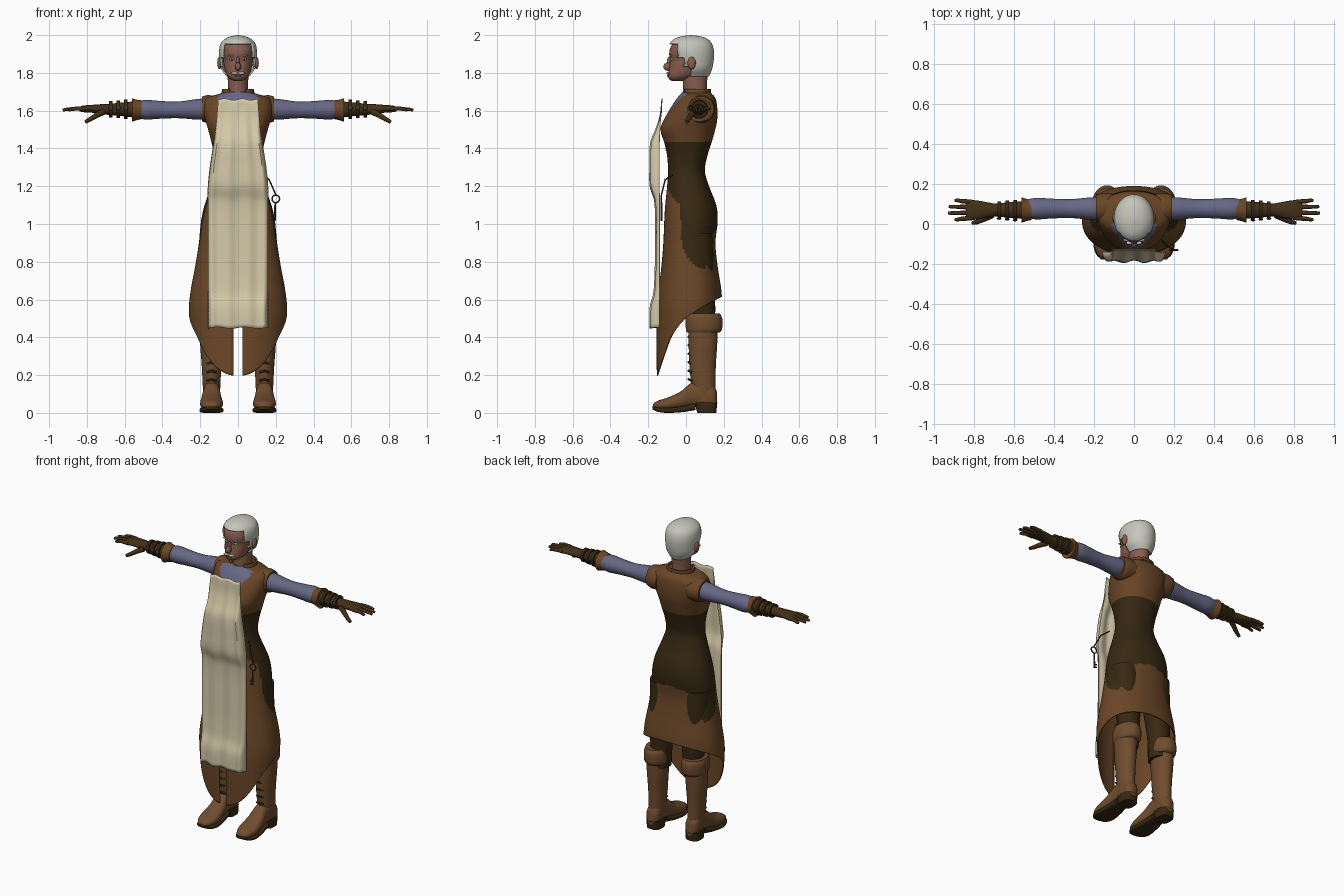
import bpy, bmesh, math
from mathutils import Matrix, Vector

cube = bpy.data.objects.get("Cube")
if cube:
    bpy.data.objects.remove(cube, do_unlink=True)


def material(name, r, g, b):
    m = bpy.data.materials.new(name)
    m.use_nodes = True
    m.diffuse_color = (r, g, b, 1)
    bsdf = m.node_tree.nodes["Principled BSDF"]
    bsdf.inputs["Base Color"].default_value = (r, g, b, 1)
    bsdf.inputs["Roughness"].default_value = 0.8
    return m


HAIR = material("silver hair", .56, .56, .50)
SKIN = material("skin", .25, .11, .075)
BROWN = material("brown leather", .145, .062, .020)
DARK = material("dark leather", .037, .021, .006)
GLOVE = material("glove leather", .055, .029, .009)
BOOT = material("boot leather", .16, .073, .028)
SHIRT = material("blue grey shirt", .135, .135, .235)
CREAM = material("cream cloth", .66, .58, .39)
METAL = material("dark metal", .05, .042, .035)
EYE = material("eye white", .6, .57, .52)


def sample(rows, s):
    """Smooth interpolation of table rows keyed by their first value."""
    s = min(max(s, rows[0][0]), rows[-1][0])
    i = 0
    while i < len(rows) - 2 and s > rows[i + 1][0]:
        i += 1
    a, b = rows[i], rows[i + 1]
    before, after = rows[max(i - 1, 0)], rows[min(i + 2, len(rows) - 1)]
    d = b[0] - a[0]
    t = (s - a[0]) / d
    out = []
    for k in range(1, len(a)):
        m0 = (b[k] - before[k]) / (b[0] - before[0]) * d
        m1 = (after[k] - a[k]) / (after[0] - a[0]) * d
        out.append(a[k] + t * m0 + t * t * (3 * (b[k] - a[k]) - 2 * m0 - m1)
                   + t ** 3 * (2 * (a[k] - b[k]) + m0 + m1))
    return out


def finish(ob, mats, mirror=False, thick=0):
    if not ob.data.materials:
        for m in mats:
            ob.data.materials.append(m)
    bpy.ops.object.select_all(action='DESELECT')
    ob.select_set(True)
    bpy.context.view_layer.objects.active = ob
    bpy.ops.object.shade_smooth_by_angle(angle=math.radians(50))
    if thick:
        mod = ob.modifiers.new("Thickness", 'SOLIDIFY')
        mod.thickness, mod.offset = thick, -1
    if mirror:
        ob.modifiers.new("Mirror", 'MIRROR').use_mirror_merge = False
    return ob


def from_bmesh(name, bm, mats, **kw):
    bmesh.ops.recalc_face_normals(bm, faces=bm.faces)
    me = bpy.data.meshes.new(name)
    bm.to_mesh(me)
    bm.free()
    ob = bpy.data.objects.new(name, me)
    bpy.context.collection.objects.link(ob)
    return finish(ob, mats, **kw)


def upright(x=0):
    return lambda s, u, v: (x + u, v, s)


def along_x(y):
    return lambda s, u, v: (s, y + u, v)


def along_y(x):
    return lambda s, u, v: (x + u, s, v)


def spow(v, p):
    return math.copysign(abs(v) ** (2 / p), v)


def loft(name, rows, mats, place, n=24, segs=32, power=2.0, caps=(True, True),
         warp=None, drop=None, paint=None, **kw):
    """Skin oval rings: each row is station, half width, low edge, high edge."""
    bm = bmesh.new()
    rings = []
    for i in range(n + 1):
        s0 = rows[0][0] + (rows[-1][0] - rows[0][0]) * i / n
        ring = []
        for j in range(segs):
            a = math.tau * j / segs
            s = warp(s0, -math.cos(a)) if warp else s0
            h, lo, hi = sample(rows, s)
            u = max(h, .002) * spow(math.sin(a), power)
            v = (lo + hi) / 2 - (hi - lo) / 2 * spow(math.cos(a), power)
            ring.append(bm.verts.new(place(s, u, v)))
        rings.append(ring)
    for r, q in zip(rings, rings[1:]):
        for j in range(segs):
            k = (j + 1) % segs
            bm.faces.new((r[j], r[k], q[k], q[j]))
    for use, ring in zip(caps, (rings[0], rings[-1])):
        if use:
            bm.faces.new(ring)
    if drop:
        gone = [f for f in bm.faces if drop(f.calc_center_median())]
        bmesh.ops.delete(bm, geom=gone, context='FACES')
    if paint:
        for f in bm.faces:
            f.material_index = paint(f.calc_center_median())
    return from_bmesh(name, bm, mats, **kw)


def ball(name, loc, size, mat, mirror=False):
    bm = bmesh.new()
    bmesh.ops.create_uvsphere(bm, u_segments=20, v_segments=12, radius=1,
                              matrix=Matrix.Translation(loc) @ Matrix.Diagonal((*size, 1)))
    return from_bmesh(name, bm, [mat], mirror=mirror)


def tube(name, points, radius, mat, mirror=False, taper=1.0):
    cu = bpy.data.curves.new(name, 'CURVE')
    cu.dimensions, cu.bevel_depth, cu.bevel_resolution = '3D', radius, 3
    cu.use_fill_caps = True
    sp = cu.splines.new('POLY')
    sp.points.add(len(points) - 1)
    for i, p in enumerate(points):
        sp.points[i].co = (*p, 1)
        sp.points[i].radius = 1 + (taper - 1) * i / (len(points) - 1)
    ob = bpy.data.objects.new(name, cu)
    bpy.context.collection.objects.link(ob)
    bpy.ops.object.select_all(action='DESELECT')
    ob.select_set(True)
    bpy.context.view_layer.objects.active = ob
    bpy.ops.object.convert(target='MESH')
    return finish(bpy.context.object, [mat], mirror=mirror)


# Long coat: bodice, corset and skirt with a hem that drops to the front
COAT = [(.2, .24, -.155, .19), (.4, .25, -.157, .192), (.55, .26, -.153, .192), (.65, .25, -.145, .187),
        (.78, .226, -.13, .167), (.9, .207, -.12, .156), (1.02, .195, -.115, .168), (1.1, .177, -.11, .16),
        (1.2, .142, -.1, .122), (1.28, .12, -.095, .1), (1.36, .125, -.1, .113), (1.43, .14, -.115, .135),
        (1.5, .158, -.135, .155), (1.55, .172, -.118, .165), (1.62, .182, -.078, .165),
        (1.67, .165, -.045, .155), (1.685, .11, -.03, .14), (1.7, .07, -.02, .13)]
HEM = [(-1, .195), (-.72, .32), (-.5, .41), (-.1, .5), (.35, .56), (1, .615)]
CORSET = [(-1, 1.2), (-.6, 1.12), (-.42, 1.09), (-.33, .93), (-.1, .83), (.5, .76), (.62, .8), (.8, .93), (1, .97)]


def skirt_warp(s, c):
    return s if s > .9 else .9 - (.9 - s) / .7 * (.9 - sample(HEM, c)[0])


def coat_paint(p):
    if p.z > 1.54 and p.y < 0 and abs(p.x) < .03 + (p.z - 1.54) * .6:
        return 2
    h, lo, hi = sample(COAT, p.z)
    c = (p.y - (lo + hi) / 2) / ((hi - lo) / 2)
    return int(sample(CORSET, max(-1, min(1, c)))[0] < p.z < 1.43)


loft("coat", COAT, [BROWN, DARK, SHIRT], upright(), n=130, segs=80, power=2.2, caps=(False, True),
     warp=skirt_warp, paint=coat_paint, thick=.006,
     drop=lambda p: abs(p.x) < .02 and p.y < 0 and p.z < .7)
loft("collar", [(1.665, .1, -.035, .14), (1.69, .088, -.025, .132), (1.715, .085, -.02, .132)],
     [BROWN], upright(), n=8, caps=(False, False), thick=.01, drop=lambda p: p.y < -.005)
loft("shoulder_cap", [(.11, .075, 1.54, 1.675), (.16, .074, 1.535, 1.682), (.19, .066, 1.543, 1.675)],
     [BROWN], along_x(.08), n=10, mirror=True)

# Apron: one folded sheet hanging from the chest
APRON = [(.45, .16, -.188), (.56, .16, -.186), (.64, .16, -.166), (.9, .16, -.158), (1.12, .16, -.162),
         (1.2, .16, -.186), (1.3, .15, -.188), (1.43, .13, -.184), (1.5, .12, -.158), (1.57, .112, -.138),
         (1.66, .105, -.13)]
bm = bmesh.new()
cols, levels = 40, 60
grid = []
for i in range(levels + 1):
    z = .45 + 1.21 * i / levels
    half, base = sample(APRON, z)
    line = []
    for j in range(cols + 1):
        u = 2 * j / cols - 1
        fold = max(0, (abs(u) - .82) / .18) ** 2 * max(0, -.135 - base)
        y = base + fold + .006 * math.cos(u * 9.4) * min(1, (1.66 - z) * 4)
        line.append(bm.verts.new((half * u, y, z + .004 * math.sin(u * 7))))
    grid.append(line)
for r, q in zip(grid, grid[1:]):
    for j in range(cols):
        bm.faces.new((r[j], r[j + 1], q[j + 1], q[j]))
from_bmesh("apron", bm, [CREAM], thick=.005)

# Head, neck and short hair
loft("neck", [(1.63, .06, -.02, .12), (1.7, .054, -.015, .11), (1.8, .055, -.02, .115)], [SKIN], upright(), n=8)
loft("head", [(1.757, .02, -.075, -.02), (1.767, .042, -.09, .02), (1.785, .058, -.096, .06), (1.81, .068, -.092, .09),
              (1.84, .075, -.088, .115), (1.87, .08, -.084, .13), (1.9, .086, -.089, .135),
              (1.94, .085, -.08, .13), (1.97, .064, -.055, .105), (1.985, .03, -.02, .07)],
     [SKIN], upright(), n=32, power=2.1)


def face_opening(p):
    limit = -.045 if p.z > 1.88 else -.01 if p.z > 1.835 else .03
    return p.z < 1.955 and p.y < limit


loft("hair", [(1.78, .06, -.05, .122), (1.82, .088, -.06, .138), (1.87, .098, -.08, .147), (1.92, .1, -.093, .147),
              (1.96, .089, -.083, .134), (1.985, .06, -.053, .105), (1.996, .03, -.012, .065),
              (2, .005, .02, .032)], [HAIR], upright(), n=48, segs=48, caps=(False, True),
     drop=face_opening, thick=.008)
ball("ear", (.098, .03, 1.852), (.012, .022, .033), SKIN, True)
ball("nose", (0, -.096, 1.833), (.016, .024, .022), SKIN)
ball("nose_bridge", (0, -.086, 1.857), (.01, .016, .03), SKIN)
ball("moustache", (.018, -.094, 1.798), (.021, .01, .007), HAIR, True)
ball("lower_lip", (0, -.094, 1.785), (.018, .007, .005), SKIN)
ball("eye", (.032, -.075, 1.872), (.013, .008, .007), EYE, True)
ball("iris", (.032, -.081, 1.872), (.005, .004, .005), DARK, True)
ball("eyebrow", (.034, -.08, 1.893), (.019, .007, .004), HAIR, True)

# Sleeves, cuffs and gloves
loft("sleeve", [(.13, .055, 1.555, 1.66), (.2, .057, 1.552, 1.663), (.32, .047, 1.56, 1.648), (.42, .05, 1.557, 1.652),
                (.49, .054, 1.553, 1.657), (.53, .046, 1.562, 1.65)], [SHIRT], along_x(.077), mirror=True)
loft("sleeve_cuff", [(.512, .05, 1.555, 1.655), (.535, .055, 1.55, 1.658), (.562, .064, 1.541, 1.666)],
     [BROWN], along_x(.07), n=8, mirror=True)
loft("glove", [(.54, .045, 1.562, 1.65), (.62, .04, 1.572, 1.643), (.69, .032, 1.578, 1.635), (.73, .038, 1.582, 1.634),
               (.78, .047, 1.59, 1.63), (.82, .05, 1.592, 1.627), (.84, .044, 1.597, 1.62)],
     [GLOVE], along_x(.07), mirror=True)
for x, r in ((.585, .051), (.625, .047), (.665, .043)):
    loft("glove_strap", [(x, r, 1.608 - r, 1.608 + r), (x + .018, r, 1.608 - r, 1.608 + r)],
         [DARK], along_x(.07), n=2, mirror=True)
    ball("strap_buckle", (x + .009, .07 - r, 1.615), (.012, .006, .014), METAL, True)
for y, tip in ((.03, .895), (.057, .928), (.084, .924), (.11, .895)):
    spread = y + (y - .07) * .2
    tube("finger", [(.81, y, 1.61), (.86, (y + spread) / 2, 1.611), (tip - .012, spread, 1.606), (tip, spread, 1.603)],
         .0125, GLOVE, True, .6)
tube("thumb", [(.71, .045, 1.595), (.75, .025, 1.575), (.785, .01, 1.553), (.808, .005, 1.54)], .017, GLOVE, True, .55)

# Trousers and boots
loft("trouser_leg", [(.4, .055, .02, .15), (.55, .066, .02, .155), (.7, .08, .0, .15), (.95, .09, -.05, .14)],
     [DARK], upright(.115), mirror=True)
loft("boot_shaft", [(.06, .044, .04, .158), (.13, .046, .03, .156), (.25, .052, .018, .158), (.36, .06, .014, .165),
                    (.46, .062, .012, .168)], [BOOT], upright(.14), mirror=True)
loft("boot_cuff", [(.425, .066, .006, .178), (.44, .074, .0, .19), (.5, .075, -.002, .192), (.525, .068, .008, .18)],
     [BOOT], upright(.135), n=14, mirror=True, paint=lambda p: 0)
loft("boot_foot", [(-.175, .02, .025, .045), (-.155, .042, .018, .062), (-.1, .06, .014, .08), (-.03, .055, .02, .112),
                   (.03, .046, .03, .16), (.1, .044, .03, .17), (.15, .04, .025, .14), (.165, .02, .03, .11)],
     [BOOT], along_y(.14), power=2.3, mirror=True)
loft("boot_sole", [(-.177, .025, .018, .036), (-.15, .05, .006, .03), (-.1, .063, 0, .026), (-.02, .056, .004, .035),
                   (.05, .046, .015, .05)], [DARK], along_y(.14), power=4, mirror=True)
loft("boot_heel", [(0, .046, .06, .16), (.055, .048, .045, .166)], [DARK], upright(.14), n=2, power=3, mirror=True)
for i in range(6):
    z = .17 + .045 * i
    tube("boot_lace", [(.115, .03, z), (.14, .013, z + .008), (.165, .03, z)], .006, DARK, True)

# Key on a cord at the left hip
tube("key_cord", [(.13, -.07, 1.26), (.165, -.11, 1.235), (.2, -.13, 1.155)], .004, DARK)
bpy.ops.mesh.primitive_torus_add(major_radius=.02, minor_radius=.004, major_segments=24, minor_segments=8,
                                 location=(.2, -.13, 1.133), rotation=(math.pi / 2, 0, 0))
bpy.context.object.name = "key_ring"
finish(bpy.context.object, [METAL])
tube("key_shank", [(.197, -.13, 1.114), (.195, -.13, 1.015)], .005, METAL)
for z in (1.022, 1.04):
    tube("key_tooth", [(.195, -.13, z), (.178, -.13, z)], .004, METAL)
